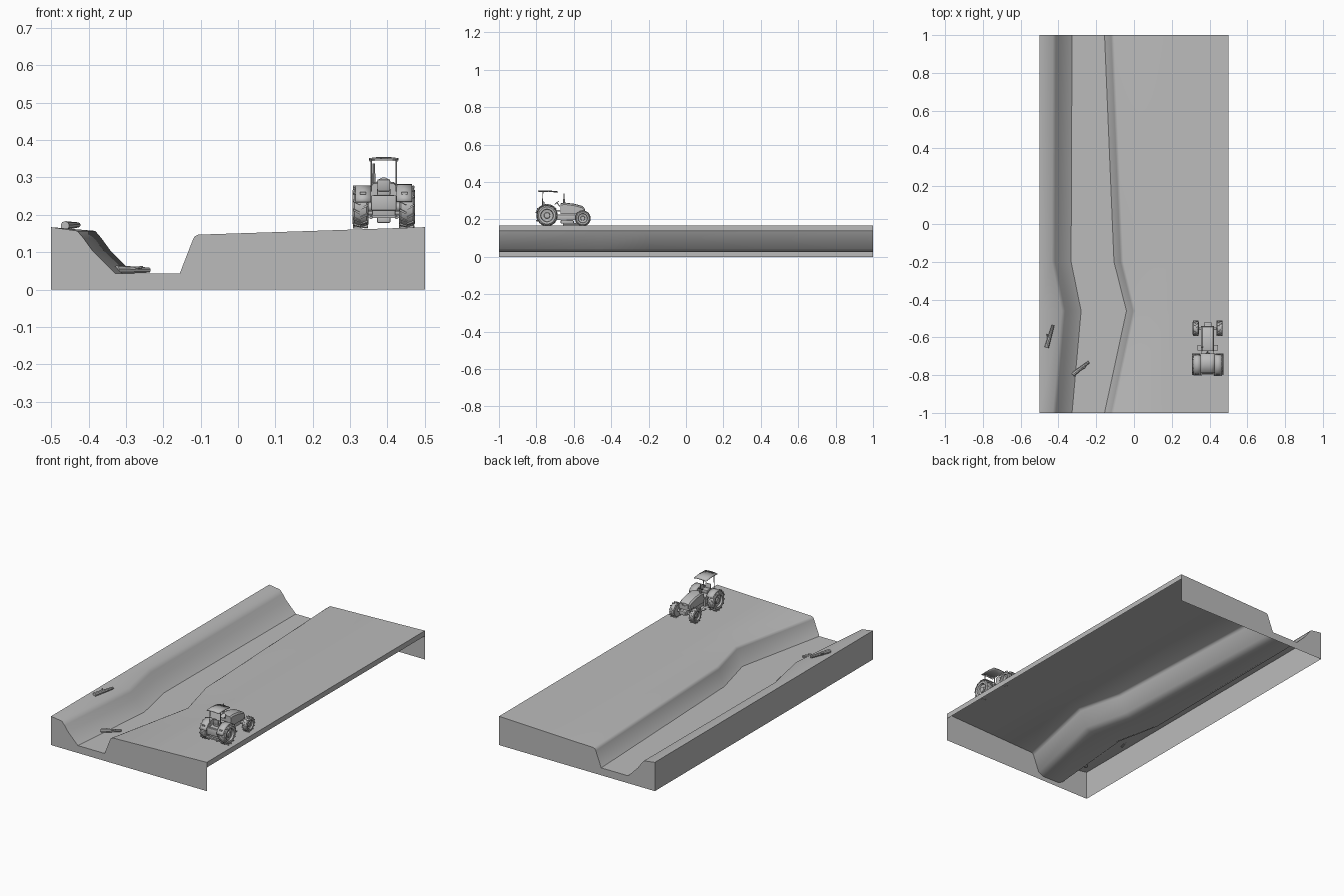
import bpy, bmesh, math
from mathutils import Vector, Matrix

cube = bpy.data.objects.get("Cube")
if cube:
    bpy.data.objects.remove(cube, do_unlink=True)

grey = bpy.data.materials.new("plain grey")
grey.use_nodes = True
grey.diffuse_color = (0.5, 0.5, 0.5, 1)
grey.node_tree.nodes["Principled BSDF"].inputs["Base Color"].default_value = (0.5, 0.5, 0.5, 1)


def finish(name, bm, smooth=35):
    mesh = bpy.data.meshes.new(name)
    bm.to_mesh(mesh)
    bm.free()
    obj = bpy.data.objects.new(name, mesh)
    bpy.context.collection.objects.link(obj)
    mesh.materials.append(grey)
    if smooth:
        bpy.ops.object.select_all(action='DESELECT')
        obj.select_set(True)
        bpy.context.view_layer.objects.active = obj
        bpy.ops.object.shade_smooth_by_angle(angle=math.radians(smooth))
    return obj


def sheet(name, rows, smooth=0, close=False):
    """Skin a list of equal-length point rows."""
    bm = bmesh.new()
    grid = [[bm.verts.new(p) for p in row] for row in rows]
    for a, b in zip(grid, grid[1:]):
        for i in range(len(a) if close else len(a) - 1):
            j = (i + 1) % len(a)
            bm.faces.new((a[i], a[j], b[j], b[i]))
    if close:
        bm.faces.new(grid[0])
        bm.faces.new(grid[-1])
        bmesh.ops.recalc_face_normals(bm, faces=bm.faces)
    return finish(name, bm, smooth)


def polygon(name, pts):
    bm = bmesh.new()
    bm.faces.new([bm.verts.new(p) for p in pts])
    return finish(name, bm, 0)


def box(name, center, size, bevel=0.0, tilt=0.0):
    bm = bmesh.new()
    bmesh.ops.create_cube(bm, size=1, matrix=Matrix.Translation(center)
                          @ Matrix.Rotation(tilt, 4, 'X') @ Matrix.Diagonal((*size, 1)))
    if bevel:
        bmesh.ops.bevel(bm, geom=bm.edges[:], offset=bevel, segments=2, affect='EDGES', profile=0.5)
    return finish(name, bm)


def rod(name, a, b, r1, r2=None, sides=10):
    a, b = Vector(a), Vector(b)
    bm = bmesh.new()
    turn = (b - a).to_track_quat('Z', 'Y').to_matrix().to_4x4()
    bmesh.ops.create_cone(bm, cap_ends=True, segments=sides, radius1=r1,
                          radius2=r1 if r2 is None else r2, depth=(b - a).length,
                          matrix=Matrix.Translation((a + b) / 2) @ turn)
    return finish(name, bm)


# Valley: bank profile shifted sideways at each station along the stream
LEVEL = 0.043
left_bank = [(-.43, .157), (-.413, .137), (-.39, .105), (-.328, LEVEL), (-.30, .028)]
right_bank = [(-.19, .026), (-.156, LEVEL), (-.121, .133), (-.116, .142), (-.106, .147)]
stations = [(-1, 0, 0), (-.46, .048, .116), (-.2, -.005, .05), (1, 0, 0)]


def section(y, ls, rs):
    return ([(-.5, y, .167)] + [(x + ls, y, z) for x, z in left_bank]
            + [(x + rs, y, z) for x, z in right_bank] + [(.2, y, .157), (.5, y, .167)])


rows = [section(*s) for s in stations]
sheet("valley_ground", rows, 50)
sheet("stream_water", [[(r[4][0], r[4][1], LEVEL), (r[7][0], r[7][1], LEVEL)] for r in rows])

# Walls of the base, open underneath and along most of the left side
for name, row in (("front_wall", rows[0]), ("back_wall", rows[-1])):
    y = row[0][1]
    top = [(x, y, max(z, LEVEL)) for x, _, z in row]
    polygon(name, [(-.5, y, 0), (.5, y, 0)] + top[::-1])
polygon("right_wall", [(-.5, 1, 0), (-.5, -1, 0), (-.5, -1, .167), (-.5, 1, .167)])
polygon("left_edge_strip", [(.5, -1, .137), (.5, 1, .137), (.5, 1, .167), (.5, -1, .167)])

# Fallen logs with a broken branch each
for tag, a, b, side in (("bank", (-.463, -.655, .171), (-.428, -.535, .173), -.018),
                        ("stream", (-.325, -.798, .053), (-.238, -.73, .052), .018)):
    a, b = Vector(a), Vector(b)
    rod(tag + "_log", a, b, .012, .007, 9)
    mid = a.lerp(b, .3)
    rod(tag + "_log_branch", mid, a.lerp(b, .6) + Vector((side, 0, .008)), .006, .003, 7)

# Tractor, driving towards +y
CX = .39
GROUND = .164


def wheel(name, x, y, r, w, outward):
    z = GROUND + r
    # Tyre and dished hub as one turned profile
    prof = [(.0, -.5), (.55, -.5), (.8, -.5), (.92, -.38), (.95, 0), (.92, .38), (.8, .5),
            (.6, .46), (.56, .2), (.3, .14), (.26, .34), (.03, .36)]
    rings = []
    for i, (pr, px) in enumerate(prof):
        pr = max(pr, .03) * r
        rings.append([(x + px * w * outward, y + pr * math.cos(t * math.tau / 24),
                       z + pr * math.sin(t * math.tau / 24)) for t in range(24)])
    sheet(name, rings, 35, True)
    # Slanted tread lugs, alternating between the two halves
    bm = bmesh.new()
    count = 28
    for k in range(count):
        half = 1 if k % 2 else -1
        m = (Matrix.Translation((x, y, z)) @ Matrix.Rotation(k * math.tau / count, 4, 'X')
             @ Matrix.Translation((half * w * .24, 0, r * .95))
             @ Matrix.Rotation(half * .5, 4, 'Z')
             @ Matrix.Diagonal((w * .5, r * .09, r * .1, 1)))
        bmesh.ops.create_cube(bm, size=1, matrix=m)
    finish(name + "_tread", bm, 0)


for s, side in ((1, "left"), (-1, "right")):
    wheel(side + "_rear_wheel", CX + s * .062, -.743, .057, .042, s)
    wheel(side + "_front_wheel", CX + s * .063, -.552, .042, .032, s)
    # Curved fender over the rear wheel
    arc = [math.radians(a) for a in range(35, 166, 13)]
    fender = sheet(side + "_fender", [[(CX + s * dx, -.743 + .061 * math.cos(t), .219 + .060 * math.sin(t))
                                       for dx in (.034, .076)] for t in arc], 40)
    solid = fender.modifiers.new("thickness", 'SOLIDIFY')
    solid.thickness = .003
    polygon(side + "_fender_inner", [(CX + s * .034, -.743 + .061 * math.cos(t),
                                      .219 + .060 * math.sin(t)) for t in arc])
    # Roof posts, lamps and steps
    rod(side + "_roof_post", (CX + s * .034, -.768, .262), (CX + s * .034, -.765, .351), .0022)
    box(side + "_rear_lamp", (CX + s * .056, -.794, .258), (.016, .005, .007))
    box(side + "_step", (CX + s * .043, -.655, .196), (.022, .03, .004))
    box(side + "_head_lamp", (CX + s * .018, -.541, .252), (.014, .004, .01))

# Axles and chassis
rod("rear_axle", (CX - .06, -.743, .221), (CX + .06, -.743, .221), .012, sides=16)
rod("front_axle", (CX - .06, -.552, .206), (CX + .06, -.552, .206), .007, sides=12)
box("gearbox", (CX, -.735, .222), (.064, .088, .062), .006)
box("chassis", (CX, -.62, .211), (.04, .17, .028), .003)
box("belly_tank", (CX, -.635, .187), (.036, .07, .018), .004)
box("rear_plate", (CX, -.787, .232), (.068, .012, .04), .003)
box("hitch_bar", (CX, -.79, .196), (.084, .012, .008))
for s in (-1, 1):
    rod("hitch_arm", (CX + s * .028, -.76, .2), (CX + s * .034, -.8, .192), .004)

# Hood: side profile widened across x
hood = [(-.672, .228), (-.672, .286), (-.65, .290), (-.6, .284), (-.558, .273),
        (-.544, .262), (-.541, .228)]
hood_rows = [[(CX + x, y, z - drop * (z > .24)) for y, z in hood]
             for x, drop in ((-.034, .010), (-.027, .002), (0, 0), (.027, .002), (.034, .010))]
sheet("hood", hood_rows, 35, True)
box("grille", (CX, -.541, .239), (.05, .004, .022))
box("front_weight", (CX, -.531, .213), (.04, .02, .022), .003)

# Driver's place
box("platform", (CX, -.71, .247), (.066, .08, .008))
box("seat", (CX, -.741, .262), (.036, .034, .02), .004)
box("seat_back", (CX, -.76, .279), (.034, .009, .032), .003, .15)
rod("steering_column", (CX, -.675, .27), (CX, -.69, .289), .0025)
rod("steering_wheel", (CX, -.6895, .288), (CX, -.692, .291), .014, sides=18)
rod("exhaust_pipe", (CX - .027, -.652, .28), (CX - .027, -.652, .338), .0032)
rod("exhaust_muffler", (CX - .027, -.652, .285), (CX - .027, -.652, .31), .005)

# Roof canopy, gently arched
roof = sheet("roof", [[(CX + x, y, z - 4 * x * x * .5) for x in (-.039, -.02, 0, .02, .039)]
                      for y, z in ((-.79, .354), (-.735, .355), (-.685, .350))], 40)
solid = roof.modifiers.new("thickness", 'SOLIDIFY')
solid.thickness = .004
